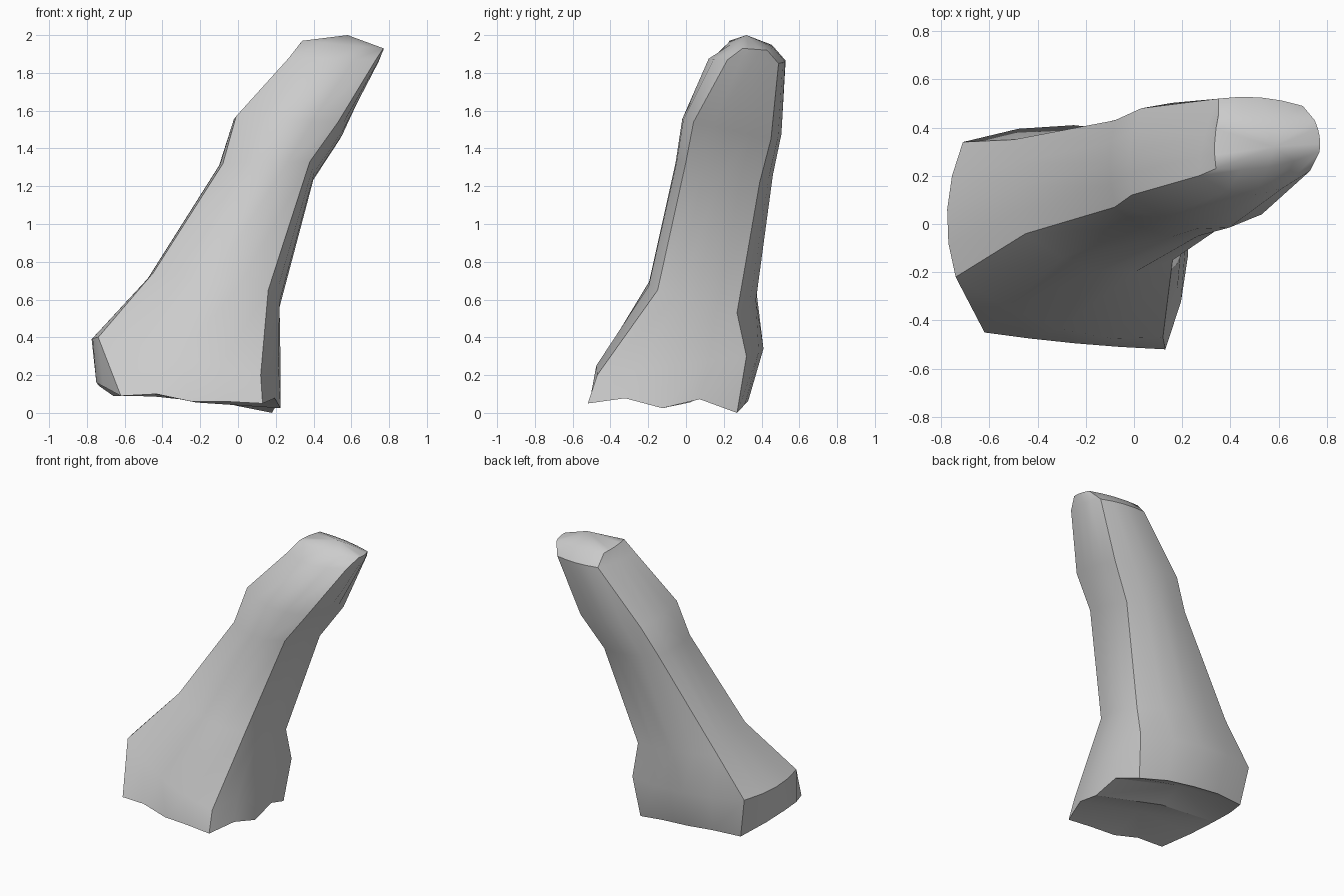
import bpy, bmesh, math
from mathutils import Vector

cube = bpy.data.objects.get("Cube")
if cube:
    bpy.data.objects.remove(cube, do_unlink=True)

# Four ridges of the leaning rock, each from the base up to the top rim
front_left = [(-.62, -.45, .09), (-.74, -.22, .40), (-.45, -.04, .74), (-.08, .07, 1.32),
              (-.01, .12, 1.57), (.27, .20, 1.88), (.34, .23, 1.97)]
front_right = [(.13, -.52, .05), (.12, -.47, .20), (.16, -.15, .65), (.38, 0, 1.33),
               (.53, .04, 1.54), (.73, .22, 1.87), (.77, .30, 1.93)]
back_right = [(.18, .27, 0), (.21, .32, .30), (.20, .27, .53), (.39, .39, 1.22),
              (.54, .45, 1.45), (.70, .49, 1.85), (.75, .43, 1.92)]
back_left = [(-.66, .31, .09), (-.71, .34, .38), (-.50, .35, .66), (-.08, .43, 1.30),
             (.03, .48, 1.50), (.35, .52, 1.87), (.35, .45, 1.95)]

# Each side: start ridge, end ridge, outward direction, bulge at every level,
# and the chips in its lower edge
sides = [
    (front_left, front_right, Vector((0, -1, 0)),
     (.01, .09, .10, .09, .10, .09, .03), (0, .02, -.01, 0)),
    (front_right, back_right, Vector((1, 0, 0)),
     (.07, .05, .04, .02, .02, .03, .01), (0, .04, 0, .06)),
    (back_right, back_left, Vector((0, 1, 0)),
     (.04, .08, .06, .05, .04, .02, .02), (0, .02, .02, .02)),
    (back_left, front_left, Vector((-1, 0, 0)),
     (.11, .05, .01, .02, .03, .02, .01), (0, .05, .07, .05)),
]


def ring(level):
    """Closed cross-section through the four ridges with bulging sides."""
    points = []
    for start, end, outward, bulge, chips in sides:
        a, b = Vector(start[level]), Vector(end[level])
        for i, chip in enumerate(chips):
            t = i / len(chips)
            p = a.lerp(b, t) + outward * bulge[level] * 4 * t * (1 - t)
            if level == 0:
                p.z += chip
            points.append(p)
    return points


def cap(bm, loop, centre):
    """Close a loop with a fan around one centre point."""
    hub = bm.verts.new(centre)
    for i, vert in enumerate(loop):
        bm.faces.new((vert, loop[(i + 1) % len(loop)], hub))


# Rock body: skin the rings
bm = bmesh.new()
loops = [[bm.verts.new(p) for p in ring(level)] for level in range(len(front_left))]
for low, high in zip(loops, loops[1:]):
    for i in range(len(low)):
        j = (i + 1) % len(low)
        bm.faces.new((low[i], low[j], high[j], high[i]))

# Broken base: two shallow hollows either side of a ridge, then the summit
base = loops[0]
right_mid, left_mid = 6, 14
ridge = bm.verts.new((-.22, .02, .055))
cap(bm, base[left_mid:] + base[:right_mid + 1] + [ridge], (-.25, -.24, .13))
cap(bm, base[right_mid:left_mid + 1] + [ridge], (-.24, .19, .13))
cap(bm, loops[-1], (.58, .32, 2))
bmesh.ops.recalc_face_normals(bm, faces=bm.faces[:])

mesh = bpy.data.meshes.new("leaning_rock")
bm.to_mesh(mesh)
bm.free()
rock = bpy.data.objects.new("leaning_rock", mesh)
bpy.context.collection.objects.link(rock)

# Plain stone colour
stone = bpy.data.materials.new("stone_grey")
stone.use_nodes = True
colour = (.6, .6, .6, 1)
stone.diffuse_color = colour
stone.node_tree.nodes["Principled BSDF"].inputs["Base Color"].default_value = colour
mesh.materials.append(stone)

# Soft faces with sharp ridges
bpy.ops.object.select_all(action="DESELECT")
rock.select_set(True)
bpy.context.view_layer.objects.active = rock
bpy.ops.object.shade_smooth_by_angle(angle=math.radians(35))
